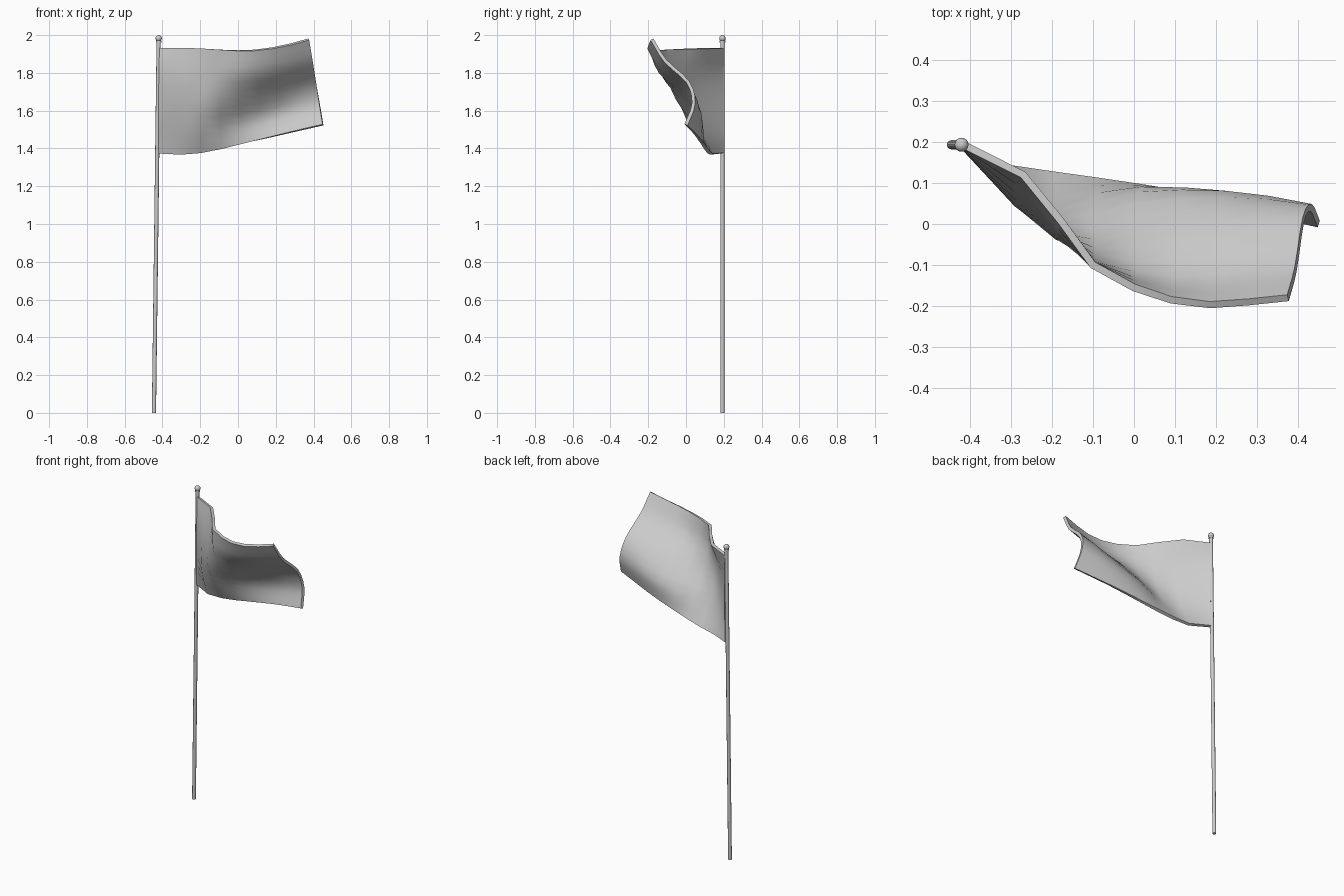
import bpy, bmesh, math
from mathutils import Vector

cube = bpy.data.objects.get("Cube")
if cube:
    bpy.data.objects.remove(cube, do_unlink=True)

grey = bpy.data.materials.new("light_grey")
grey.use_nodes = True
grey.diffuse_color = (0.6, 0.6, 0.6, 1)
grey.node_tree.nodes["Principled BSDF"].inputs["Base Color"].default_value = (0.6, 0.6, 0.6, 1)


def smooth(obj, angle):
    bpy.ops.object.select_all(action='DESELECT')
    obj.select_set(True)
    bpy.context.view_layer.objects.active = obj
    bpy.ops.object.shade_smooth_by_angle(angle=math.radians(angle))


def cylinder(name, start, end, radius):
    start, end = Vector(start), Vector(end)
    axis = end - start
    bpy.ops.mesh.primitive_cylinder_add(vertices=12, radius=radius, depth=axis.length,
                                        location=(start + end) / 2)
    obj = bpy.context.object
    obj.name = name
    obj.rotation_euler = axis.to_track_quat('Z', 'Y').to_euler()
    obj.data.materials.append(grey)
    smooth(obj, 40)


def spline(values, t):
    """Smooth curve through evenly spaced values, t from 0 to 1."""
    last = len(values) - 1
    s = t * last
    i = min(int(s), last - 1)
    f = s - i
    b, c = values[i], values[i + 1]
    a = values[i - 1] if i > 0 else 2 * b - c
    d = values[i + 2] if i + 2 <= last else 2 * c - b
    return b + f * ((c - a) + f * ((2 * a - 5 * b + 4 * c - d) + f * (3 * (b - c) + d - a))) / 2


# Leaning pole, collar and ball
cylinder("pole", (-0.445, 0.193, 0), (-0.42, 0.193, 1.975), 0.011)
cylinder("finial_collar", (-0.42, 0.193, 1.962), (-0.42, 0.193, 1.972), 0.015)
bpy.ops.mesh.primitive_uv_sphere_add(segments=16, ring_count=10, radius=0.017,
                                     location=(-0.42, 0.193, 1.983))
ball = bpy.context.object
ball.name = "finial_ball"
ball.data.materials.append(grey)
smooth(ball, 60)

# Waving cloth: each column has top x, bottom x, top z, bottom z and depths from top to bottom
columns = [
    (-0.415, -0.42, 1.93, 1.375, (0.193, 0.193, 0.193, 0.193, 0.193)),
    (-0.27, -0.30, 1.93, 1.37, (0.12, 0.06, 0.05, 0.075, 0.135)),
    (-0.18, -0.195, 1.927, 1.38, (0.01, -0.025, -0.025, 0.03, 0.12)),
    (-0.10, -0.09, 1.923, 1.40, (-0.10, -0.095, -0.045, 0.045, 0.105)),
    (0.00, 0.02, 1.918, 1.425, (-0.155, -0.125, -0.03, 0.07, 0.088)),
    (0.09, 0.13, 1.92, 1.45, (-0.185, -0.135, -0.01, 0.075, 0.07)),
    (0.185, 0.235, 1.932, 1.475, (-0.197, -0.13, 0.0, 0.072, 0.05)),
    (0.28, 0.34, 1.952, 1.50, (-0.19, -0.12, 0.01, 0.06, 0.025)),
    (0.375, 0.45, 1.978, 1.525, (-0.18, -0.11, 0.01, 0.04, 0.0)),
]
rows = 12
bm = bmesh.new()
grid = []
for x0, x1, z0, z1, depths in columns:
    line = []
    for r in range(rows + 1):
        t = r / rows
        line.append(bm.verts.new((x0 + (x1 - x0) * t, spline(depths, t), z0 + (z1 - z0) * t)))
    grid.append(line)
for a, b in zip(grid, grid[1:]):
    for r in range(rows):
        bm.faces.new((a[r], a[r + 1], b[r + 1], b[r]))
mesh = bpy.data.meshes.new("flag_cloth")
bm.to_mesh(mesh)
bm.free()
cloth = bpy.data.objects.new("flag_cloth", mesh)
bpy.context.collection.objects.link(cloth)
mesh.materials.append(grey)
solid = cloth.modifiers.new("thickness", 'SOLIDIFY')
solid.thickness = 0.018
solid.offset = 0
bpy.context.view_layer.objects.active = cloth
bpy.ops.object.modifier_apply(modifier="thickness")
smooth(cloth, 50)
